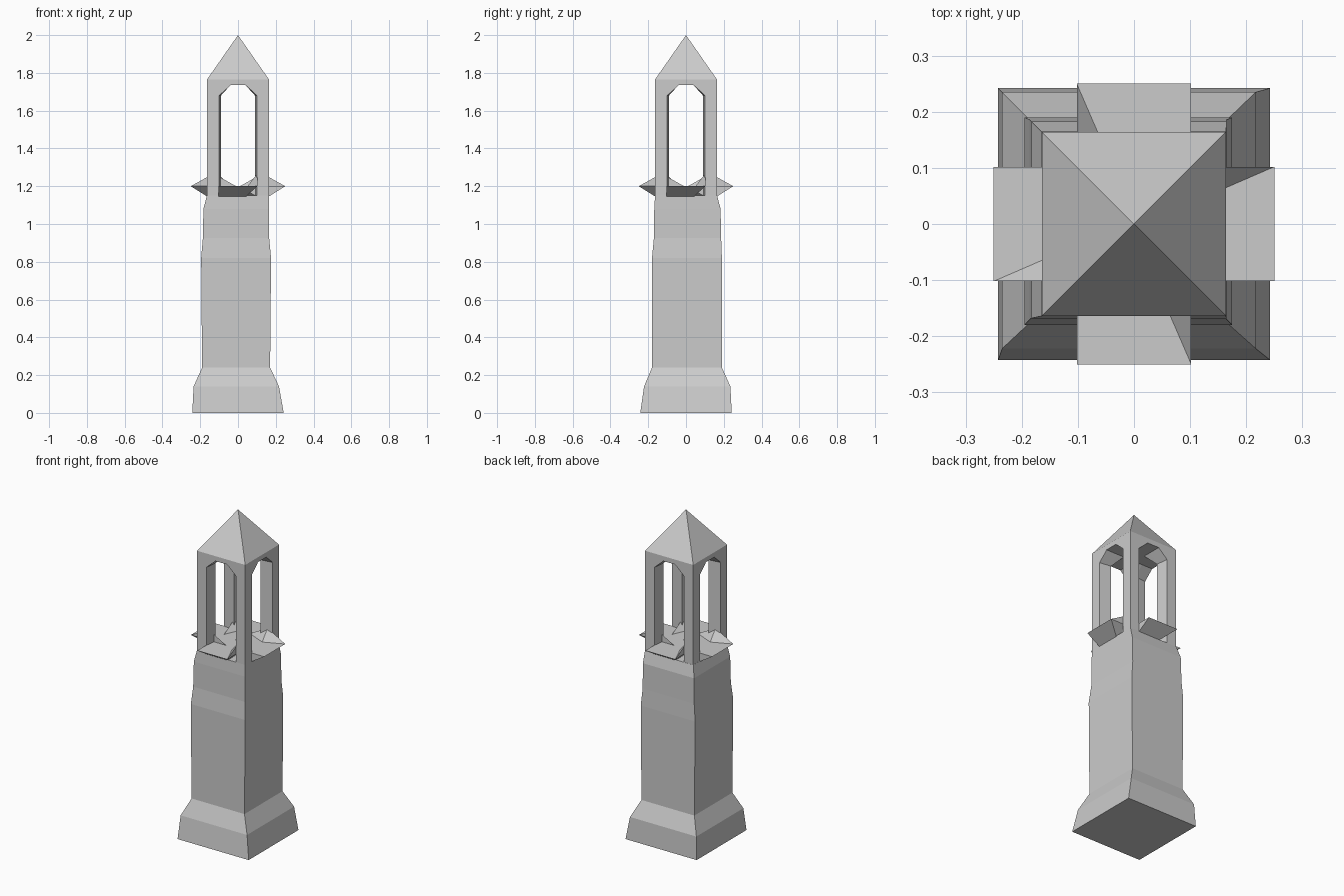
import bpy
from mathutils import Matrix
from math import pi
import bmesh

if "Cube" in bpy.data.objects:
    bpy.data.objects.remove(bpy.data.objects["Cube"])


def make_object(name, verts, faces):
    mesh = bpy.data.meshes.new(name)
    mesh.from_pydata(verts, [], faces)
    bm = bmesh.new()
    bm.from_mesh(mesh)
    bmesh.ops.recalc_face_normals(bm, faces=bm.faces)
    bm.to_mesh(mesh)
    bm.free()
    ob = bpy.data.objects.new(name, mesh)
    bpy.context.collection.objects.link(ob)
    return ob


def loft(name, rings):
    n = len(rings[0])
    verts = [v for r in rings for v in r]
    faces = [tuple(range(n)), tuple(range(len(verts) - n, len(verts)))]
    for i in range(len(rings) - 1):
        for j in range(n):
            k = (j + 1) % n
            faces.append((i*n + j, i*n + k, i*n + n + k, i*n + n + j))
    return make_object(name, verts, faces)


def rect(z, x0, x1, y0, y1):
    return [(x0, y0, z), (x1, y0, z), (x1, y1, z), (x0, y1, z)]


# tower shaft: slightly uneven square sections
loft("tower_shaft", [rect(*s) for s in [
    (0, -.242, .242, -.242, .242),
    (.14, -.235, .217, -.222, .235),
    (.24, -.19, .17, -.18, .19),
    (.82, -.195, .175, -.18, .19),
    (.925, -.186, .165, -.17, .186),
    (1.08, -.183, .165, -.168, .183),
    (1.15, -.165, .164, -.164, .165)]])

# belfry: box with an arched opening in every side
belfry = loft("belfry", [rect(z, -.164, .164, -.164, .164) for z in (1.15, 1.765)])


def arch(y, w):
    return [(-w, y, 1.1), (w, y, 1.1), (w, y, 1.68),
            (.04, y, 1.735), (-.04, y, 1.735), (-w, y, 1.68)]


for i in range(2):
    cutter = loft("arch_cutter", [arch(-.18, .102), arch(-.09, .09),
                                  arch(.09, .09), arch(.18, .102)])
    cutter.data.transform(Matrix.Rotation(i * pi / 2, 4, 'Z'))
    cutter.hide_render = True
    cutter.hide_viewport = True
    mod = belfry.modifiers.new("arch", 'BOOLEAN')
    mod.operation = 'DIFFERENCE'
    mod.solver = 'EXACT'
    mod.object = cutter

# pyramid roof
make_object("roof", rect(1.765, -.164, .164, -.164, .164) + [(0, 0, 2)],
            [(0, 1, 2, 3), (0, 1, 4), (1, 2, 4), (2, 3, 4), (3, 0, 4)])

# jutting sills with a raised fin at one end, repeated around the tower
for i in range(4):
    turn = Matrix.Rotation(i * pi / 2, 4, 'Z')
    sill = make_object("sill", [
        (-.102, -.25, 1.2), (.102, -.25, 1.2), (.102, -.01, 1.2), (-.102, -.01, 1.2),
        (-.102, -.13, 1.125), (.02, -.13, 1.125)],
        [(0, 1, 2, 3), (0, 1, 5, 4), (2, 3, 4, 5), (0, 3, 4), (1, 2, 5)])
    fin = make_object("sill_fin", [
        (.102, -.25, 1.2), (.102, -.01, 1.2), (.102, -.13, 1.267), (.05, -.13, 1.2)],
        [(0, 1, 2), (0, 2, 3), (1, 2, 3), (0, 1, 3)])
    for ob in (sill, fin):
        ob.data.transform(turn)
